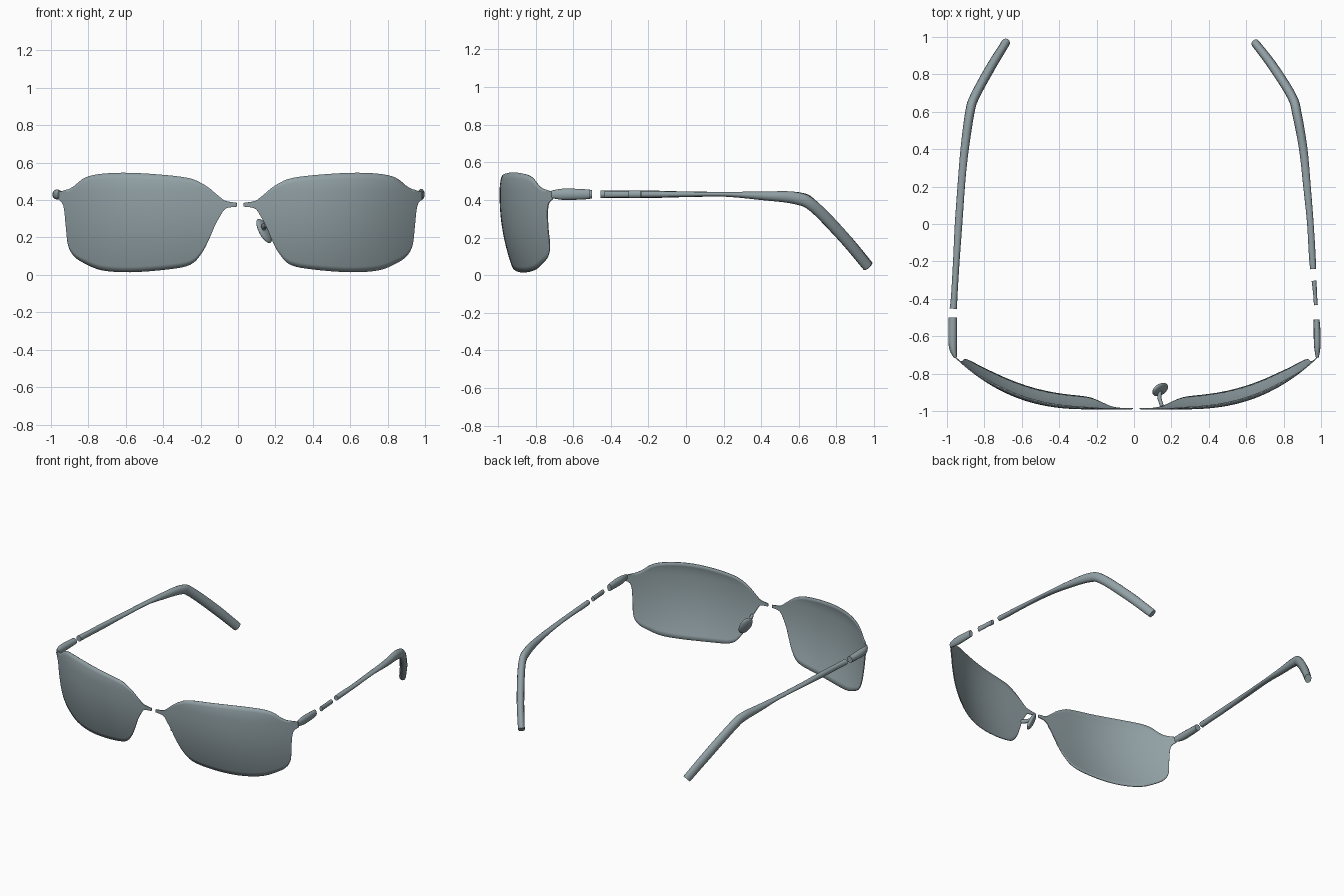
import bpy, bmesh, math
from mathutils import Vector, Matrix

if "Cube" in bpy.data.objects:
    bpy.data.objects.remove(bpy.data.objects["Cube"])

grey = bpy.data.materials.new("slate grey")
grey.diffuse_color = (0.29, 0.36, 0.385, 1)
grey.use_nodes = True
grey.node_tree.nodes["Principled BSDF"].inputs["Base Color"].default_value = grey.diffuse_color


def finish(bm, name, thickness=0):
    bmesh.ops.recalc_face_normals(bm, faces=bm.faces)
    me = bpy.data.meshes.new(name)
    bm.to_mesh(me)
    bm.free()
    me.materials.append(grey)
    for p in me.polygons:
        p.use_smooth = True
    ob = bpy.data.objects.new(name, me)
    bpy.context.collection.objects.link(ob)
    if thickness:
        m = ob.modifiers.new("thickness", 'SOLIDIFY')
        m.thickness = thickness
        m.offset = 0
    return ob


def spline(pts, n):
    """Catmull-Rom resampling of rows of any width."""
    rows = [Vector(p) for p in pts]
    out = []
    for i in range(len(rows) - 1):
        a, b, c, d = (rows[max(0, min(len(rows) - 1, i + k))] for k in (-1, 0, 1, 2))
        for j in range(n):
            t = j / n
            out.append(0.5 * (2 * b + (c - a) * t + (2 * a - 5 * b + 4 * c - d) * t * t
                              + (3 * b - a - 3 * c + d) * t ** 3))
    return out + [rows[-1]]


# Lens outline: x, lower edge z, upper edge z
LENS = [(.03, .365, .385), (.09, .355, .395), (.12, .315, .415), (.15, .26, .44),
        (.18, .19, .465), (.22, .115, .49), (.28, .055, .515), (.40, .03, .532),
        (.60, .015, .545), (.75, .025, .54), (.84, .06, .52), (.90, .10, .475),
        (.932, .16, .457), (.944, .26, .455), (.957, .37, .45), (.985, .405, .445)]


def lens(name, side, shift):
    bm = bmesh.new()
    rows = 18
    grid = []
    for x, lo, hi in spline(LENS, 4):
        wrap = -.988 + .275 * (max(0, x - .25) / .73) ** 2.5
        col = []
        for j in range(rows + 1):
            z = lo + (hi - lo) * j / rows
            # lower part leans back, upper lip curls slightly
            y = wrap + .075 * (max(0, .42 - z) / .4) ** 2 + .018 * (max(0, z - .45) / .1) ** 2
            col.append(bm.verts.new((side * x + shift, y, z)))
        grid.append(col)
    for a, b in zip(grid, grid[1:]):
        for j in range(rows):
            bm.faces.new((a[j], b[j], b[j + 1], a[j + 1]))
    return finish(bm, name, .006)


lens("right_lens", 1, 0)
lens("left_lens", -1, .025)


def tube(name, stations, sides=12):
    """Oval tube through (x, y, z, width, height) stations."""
    bm = bmesh.new()
    rings = []
    for i, s in enumerate(stations):
        p = Vector(s[:3])
        t = (Vector(stations[min(i + 1, len(stations) - 1)][:3])
             - Vector(stations[max(i - 1, 0)][:3])).normalized()
        across = t.cross(Vector((0, 0, 1))).normalized()
        up = across.cross(t)
        rings.append([bm.verts.new(p + across * math.cos(a) * s[3] / 2 + up * math.sin(a) * s[4] / 2)
                      for a in (2 * math.pi * k / sides for k in range(sides))])
    for a, b in zip(rings, rings[1:]):
        for k in range(sides):
            bm.faces.new((a[k], b[k], b[(k + 1) % sides], a[(k + 1) % sides]))
    bm.faces.new(rings[0])
    bm.faces.new(rings[-1])
    ob = finish(bm, name)
    for p in ob.data.polygons:
        if len(p.vertices) > 4:
            p.use_smooth = False
    return ob


# Temples, split where the arm is broken
RIGHT = [(.98, -.715, .43, .015, .04), (.98, -.65, .43, .035, .06), (.978, -.55, .43, .035, .055),
         (.97, -.40, .43, .02, .035), (.955, -.2, .43, .035, .035), (.943, 0, .43, .035, .028),
         (.925, .2, .43, .04, .025), (.905, .4, .422, .045, .045), (.873, .58, .41, .05, .065),
         (.845, .68, .365, .05, .065), (.745, .84, .20, .05, .065), (.65, .965, .048, .045, .06)]
LEFT = [(-.955, -.715, .43, .015, .04), (-.968, -.65, .43, .045, .055), (-.968, -.5, .43, .045, .045),
        (-.962, -.4, .43, .035, .04), (-.95, -.2, .43, .035, .04), (-.938, 0, .43, .04, .03),
        (-.92, .25, .43, .04, .025), (-.903, .42, .422, .045, .045), (-.877, .6, .408, .05, .065),
        (-.852, .68, .365, .05, .065), (-.765, .84, .20, .05, .065), (-.685, .97, .048, .045, .06)]

for side, path, spans in (("right", RIGHT, [(-1, -.51), (-.45, -.30), (-.245, 1)]),
                          ("left", LEFT, [(-1, -.49), (-.46, 1)])):
    dense = spline(path, 10)
    for i, (y0, y1) in enumerate(spans):
        part = [s for s in dense if y0 <= s[1] <= y1]
        tube(f"{side}_temple_{i + 1}", part)

# Nose pad and its short arm on the one surviving side
bm = bmesh.new()
bmesh.ops.create_uvsphere(bm, u_segments=20, v_segments=12, radius=1)
bm.transform(Matrix.Translation((.14, -.885, .235))
             @ Matrix.Rotation(math.radians(-28), 4, 'Y')
             @ Matrix.Rotation(math.radians(-35), 4, 'Z')
             @ Matrix.Diagonal((.018, .042, .072, 1)))
finish(bm, "nose_pad")
tube("nose_pad_arm", [(.15, -.975, .27, .02, .03), (.135, -.93, .26, .022, .03),
                      (.14, -.885, .245, .02, .03)])
